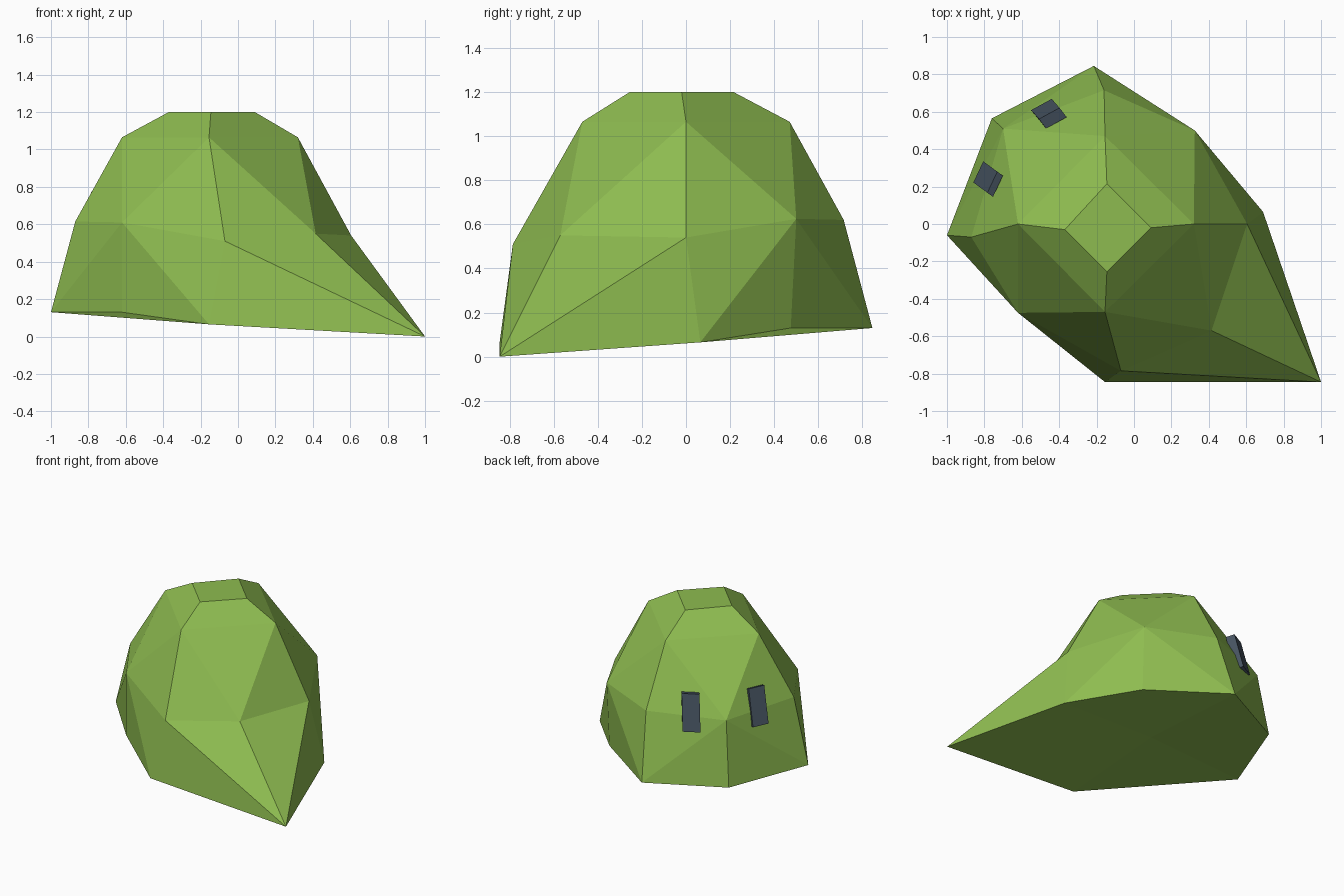
import bpy
from mathutils import Vector

if "Cube" in bpy.data.objects:
    bpy.data.objects.remove(bpy.data.objects["Cube"])


def material(name, rgb):
    m = bpy.data.materials.new(name)
    m.diffuse_color = (*rgb, 1)
    m.use_nodes = True
    m.node_tree.nodes["Principled BSDF"].inputs["Base Color"].default_value = m.diffuse_color
    return m


def mesh_object(name, verts, faces, mat):
    me = bpy.data.meshes.new(name)
    me.from_pydata([tuple(v) for v in verts], [], faces)
    me.materials.append(mat)
    me.update()
    ob = bpy.data.objects.new(name, me)
    bpy.context.collection.objects.link(ob)
    return ob


green = material("green_skin", (0.27, 0.5, 0.08))
slate = material("slate_eye", (0.06, 0.085, 0.115))

# body rings, counter-clockwise from the left: left, front, right, back
crown = [(-.37, -.03, 1.2), (-.145, -.255, 1.2), (.09, -.02, 1.2), (-.145, .215, 1.2)]
shoulder = [(-.62, 0, 1.065), (-.155, -.47, 1.065), (.32, 0, 1.065), (-.155, .47, 1.065)]
# waist and foot alternate between side and diagonal points
waist = [(-.87, -.07, .615), (-.62, -.475, .61), (-.07, -.785, .51), (.415, -.57, .55),
         (.605, 0, .54), (.325, .5, .625), (-.16, .715, .62), (-.70, .51, .61)]
foot = [(-1, -.06, .13), (-.62, -.475, .13), (-.155, -.845, .065), (1, -.845, 0),
        (.69, .065, .065), (.32, .475, .13), (-.215, .845, .13), (-.76, .565, .13)]
verts = crown + shoulder + waist + foot + [(-.155, 0, .13)]
C, S, W, F, BASE = 0, 4, 8, 16, 24

# body faces, one quadrant at a time
faces = [[C, C + 1, C + 2, C + 3]]
for i in range(4):
    j = (i + 1) % 4
    a, d, b = 2 * i, 2 * i + 1, (2 * i + 2) % 8
    faces += [[C + i, S + i, S + j, C + j],
              [S + i, W + d, S + j],
              [S + i, W + a, W + d],
              [S + j, W + d, W + b]]
    if i == 1:   # the pulled-out corner is split the other way
        faces += [[W + a, F + a, F + d], [W + a, F + d, W + d],
                  [W + d, F + d, W + b], [W + b, F + d, F + b]]
    else:
        faces += [[W + a, F + a, W + d], [F + a, F + d, W + d],
                  [F + d, F + b, W + d], [W + d, F + b, W + b]]
    faces.append([F + a, BASE, F + b, F + d])   # underside
mesh_object("body", verts, faces, green)


# eyes: small leaning slabs given by centre, width, height and depth vectors
def eye(name, centre, width, height, depth):
    c, w, h, d = map(Vector, (centre, width, height, depth))
    v = [c + (w * x + h * z + d * y) / 2
         for x in (-1, 1) for y in (-1, 1) for z in (-1, 1)]
    f = [(0, 1, 3, 2), (4, 6, 7, 5), (0, 4, 5, 1), (2, 3, 7, 6), (0, 2, 6, 4), (1, 5, 7, 3)]
    ob = mesh_object(name, v, f, slate)
    if w.cross(d).dot(h) < 0:
        ob.data.flip_normals()


eye("eye_back", (-.455, .59, .64), (.11, .06, 0), (.042, -.048, .265), (.038, -.05, -.015))
eye("eye_left", (-.78, .24, .64), (-.053, -.113, 0), (.075, -.055, .255), (.03, -.022, -.013))
